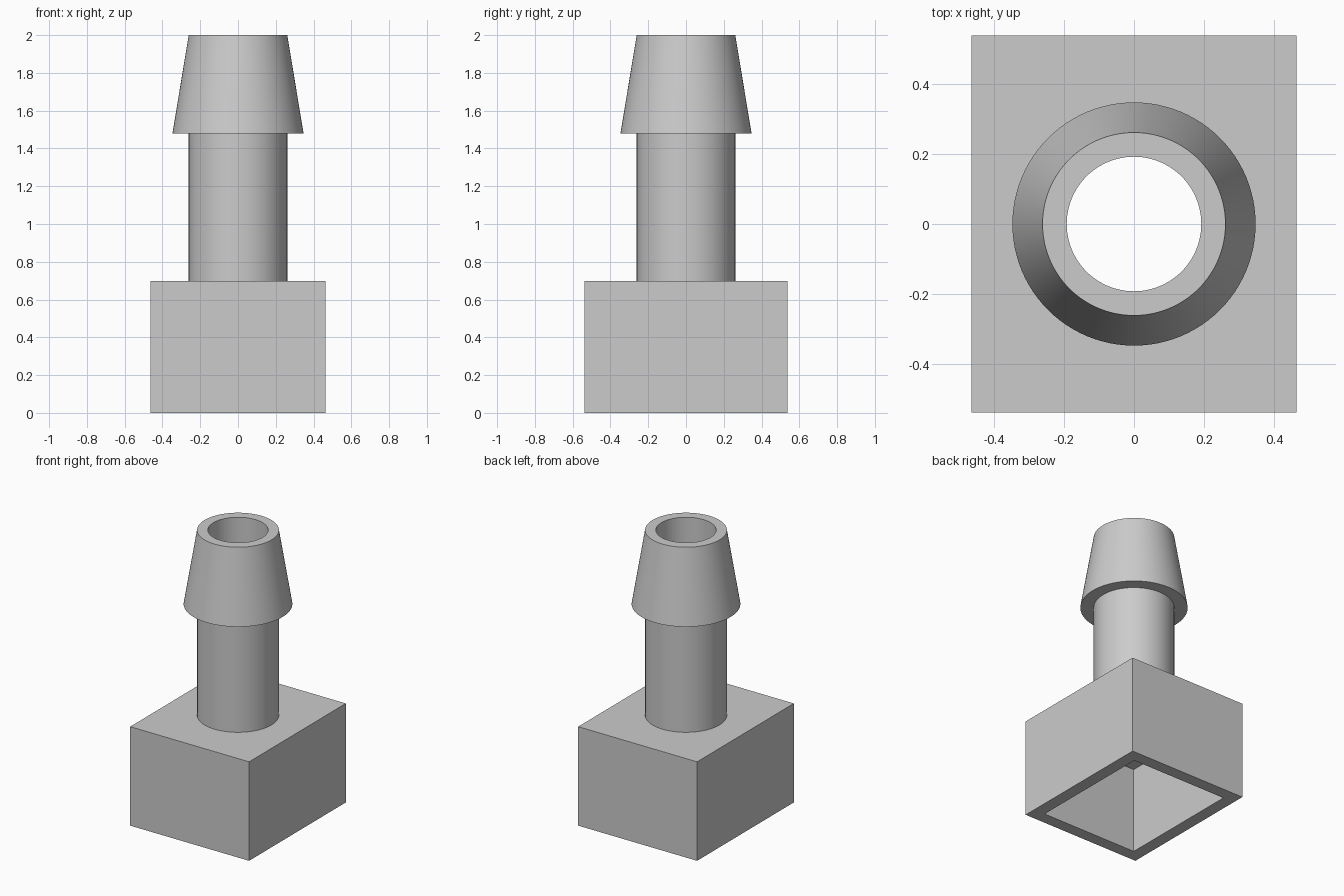
import bpy
import bmesh
from math import radians, tau
from mathutils import Matrix, Vector

cube = bpy.data.objects.get("Cube")
if cube:
    bpy.data.objects.remove(cube, do_unlink=True)

SEGMENTS = 96
WIDTH, DEPTH = 0.926, 1.076      # socket footprint
WALL = 0.087
SOCKET_TOP, BARB_Z, TOP = 0.697, 1.48, 2.0
BORE, TUBE, BARB = 0.192, 0.261, 0.347

grey = bpy.data.materials.new("plain grey")
grey.use_nodes = True
colour = (0.6, 0.6, 0.6, 1)
grey.diffuse_color = colour
grey.node_tree.nodes["Principled BSDF"].inputs["Base Color"].default_value = colour


def add_object(name, bm):
    bmesh.ops.recalc_face_normals(bm, faces=bm.faces)
    mesh = bpy.data.meshes.new(name)
    bm.to_mesh(mesh)
    bm.free()
    mesh.materials.append(grey)
    obj = bpy.data.objects.new(name, mesh)
    bpy.context.collection.objects.link(obj)
    return obj


def box(name, width, depth, bottom, top):
    bm = bmesh.new()
    bmesh.ops.create_cube(bm, size=1, matrix=Matrix.Translation((0, 0, (bottom + top) / 2))
                          @ Matrix.Diagonal((width, depth, top - bottom, 1)))
    return add_object(name, bm)


def lathe(name, profile):
    bm = bmesh.new()
    verts = [bm.verts.new((r, 0, z)) for r, z in profile]
    edges = [bm.edges.new(pair) for pair in zip(verts, verts[1:] + verts[:1])]
    bmesh.ops.spin(bm, geom=verts + edges, cent=Vector(), axis=(0, 0, 1),
                   angle=tau, steps=SEGMENTS, use_merge=True)
    bmesh.ops.remove_doubles(bm, verts=bm.verts, dist=0.0001)
    return add_object(name, bm)


def smooth(obj):
    bpy.ops.object.select_all(action="DESELECT")
    obj.select_set(True)
    bpy.context.view_layer.objects.active = obj
    bpy.ops.object.shade_smooth_by_angle(angle=radians(30))


def cut(target, cutter):
    bpy.context.view_layer.objects.active = target
    mod = target.modifiers.new("cut", "BOOLEAN")
    mod.operation = "DIFFERENCE"
    mod.solver = "EXACT"
    mod.object = cutter
    bpy.ops.object.modifier_apply(modifier=mod.name)
    bpy.data.objects.remove(cutter, do_unlink=True)


# Rectangular socket, open below, with a round bore through its roof
socket = box("socket", WIDTH, DEPTH, 0, SOCKET_TOP)
cut(socket, box("cavity_cutter", WIDTH - 2 * WALL, DEPTH - 2 * WALL,
                -WALL, SOCKET_TOP - WALL))
bm = bmesh.new()
bmesh.ops.create_cone(bm, cap_ends=True, segments=SEGMENTS, radius1=BORE, radius2=BORE,
                      depth=1, matrix=Matrix.Translation((0, 0, SOCKET_TOP)))
cut(socket, add_object("bore_cutter", bm))
smooth(socket)

# Hollow tube ending in a tapered barb
hose_barb = lathe("hose_barb", [(BORE, SOCKET_TOP), (TUBE, SOCKET_TOP), (TUBE, BARB_Z),
                                (BARB, BARB_Z), (TUBE, TOP), (BORE, TOP)])
smooth(hose_barb)
